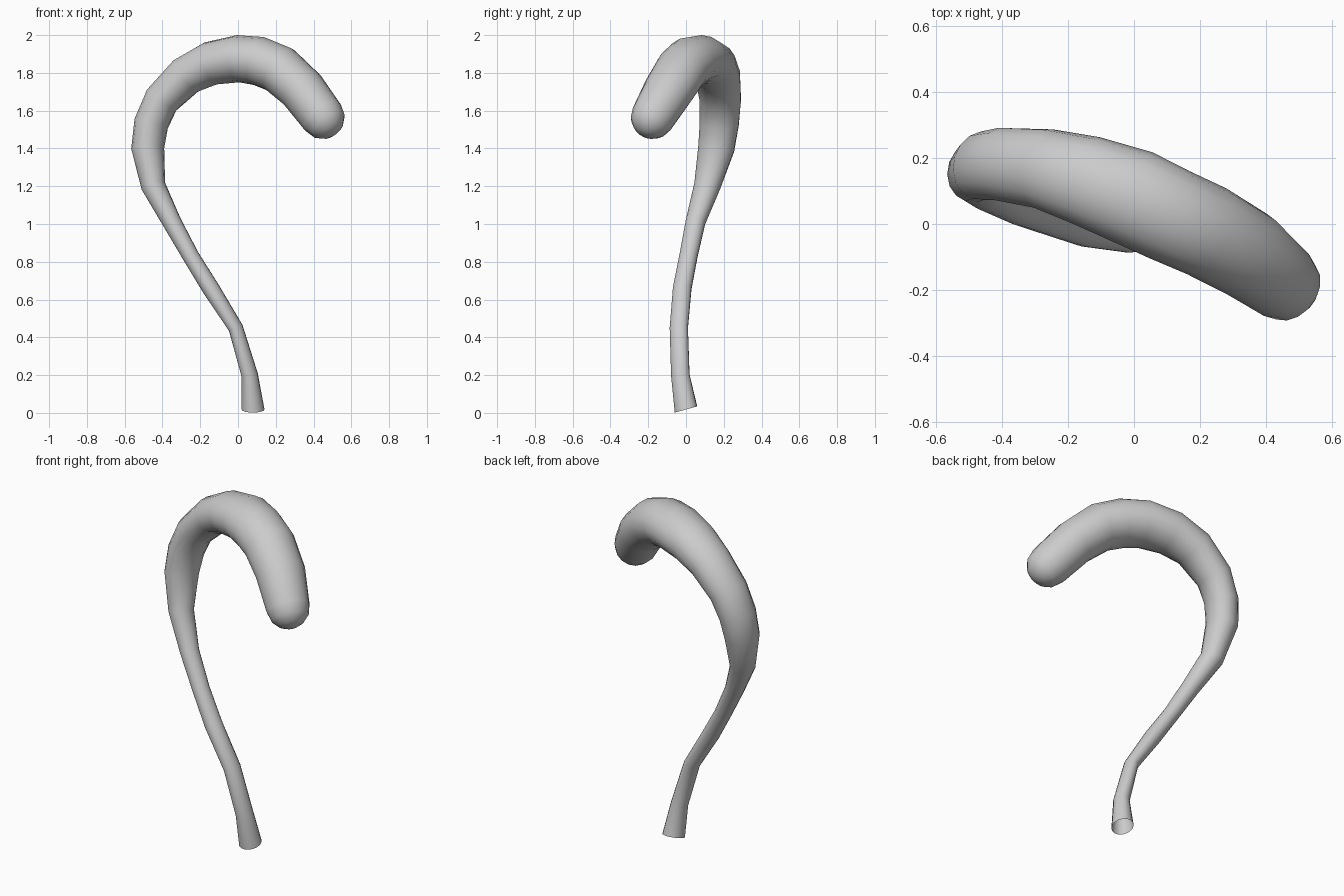
import bpy, bmesh, math
from mathutils import Vector

if "Cube" in bpy.data.objects:
    bpy.data.objects.remove(bpy.data.objects["Cube"])

# Centre line stations: x, y, z, in-plane radius, sideways radius
PATH = [
    (0.08, 0.00, 0.018, 0.060, 0.062),
    (0.062, -0.030, 0.20, 0.043, 0.050),
    (-0.012, -0.038, 0.45, 0.038, 0.050),
    (-0.145, -0.020, 0.66, 0.046, 0.050),
    (-0.250, 0.013, 0.83, 0.044, 0.049),
    (-0.350, 0.050, 1.01, 0.050, 0.053),
    (-0.448, 0.112, 1.20, 0.064, 0.071),
    (-0.478, 0.160, 1.40, 0.086, 0.098),
    (-0.460, 0.176, 1.53, 0.090, 0.106),
    (-0.405, 0.182, 1.655, 0.094, 0.112),
    (-0.275, 0.168, 1.785, 0.106, 0.122),
    (-0.145, 0.132, 1.850, 0.116, 0.137),
    (0.00, 0.080, 1.875, 0.125, 0.148),
    (0.11, 0.027, 1.863, 0.130, 0.145),
    (0.22, -0.022, 1.818, 0.130, 0.143),
    (0.34, -0.090, 1.710, 0.124, 0.137),
]
TIP = Vector((0.447, -0.175, 1.567))
TIP_RADIUS = 0.118
SIDES = 16
SIDEWAYS = Vector((0.32, 0.95, 0))

bm = bmesh.new()


def ring(centre, tangent, ra, rb):
    t = tangent.normalized()
    b = (SIDEWAYS - t * SIDEWAYS.dot(t)).normalized()
    n = b.cross(t)
    verts = []
    for i in range(SIDES):
        a = 2 * math.pi * i / SIDES
        verts.append(bm.verts.new(centre + n * ra * math.cos(a) + b * rb * math.sin(a)))
    return verts


# Stem and hook rings
pts = [Vector(p[:3]) for p in PATH] + [TIP]
rings = []
for i, p in enumerate(PATH):
    tangent = pts[i + 1] - pts[i - 1] if i else Vector((0, -0.28, 1))
    rings.append(ring(pts[i], tangent, p[3], p[4]))

# Rounded tip
d = (pts[-1] - pts[-2]).normalized()
for deg in (0, 30, 55, 75):
    a = math.radians(deg)
    r = TIP_RADIUS * math.cos(a)
    rings.append(ring(TIP + d * TIP_RADIUS * math.sin(a), d, r, r))
pole = bm.verts.new(TIP + d * TIP_RADIUS)

# Skin, left open at the foot
for lo, hi in zip(rings, rings[1:]):
    for i in range(SIDES):
        j = (i + 1) % SIDES
        bm.faces.new((lo[i], lo[j], hi[j], hi[i]))
for i in range(SIDES):
    bm.faces.new((rings[-1][i], rings[-1][(i + 1) % SIDES], pole))
bmesh.ops.recalc_face_normals(bm, faces=bm.faces)
for f in bm.faces:
    f.smooth = True

mesh = bpy.data.meshes.new("curved_tail")
bm.to_mesh(mesh)
bm.free()
obj = bpy.data.objects.new("curved_tail", mesh)
bpy.context.collection.objects.link(obj)
